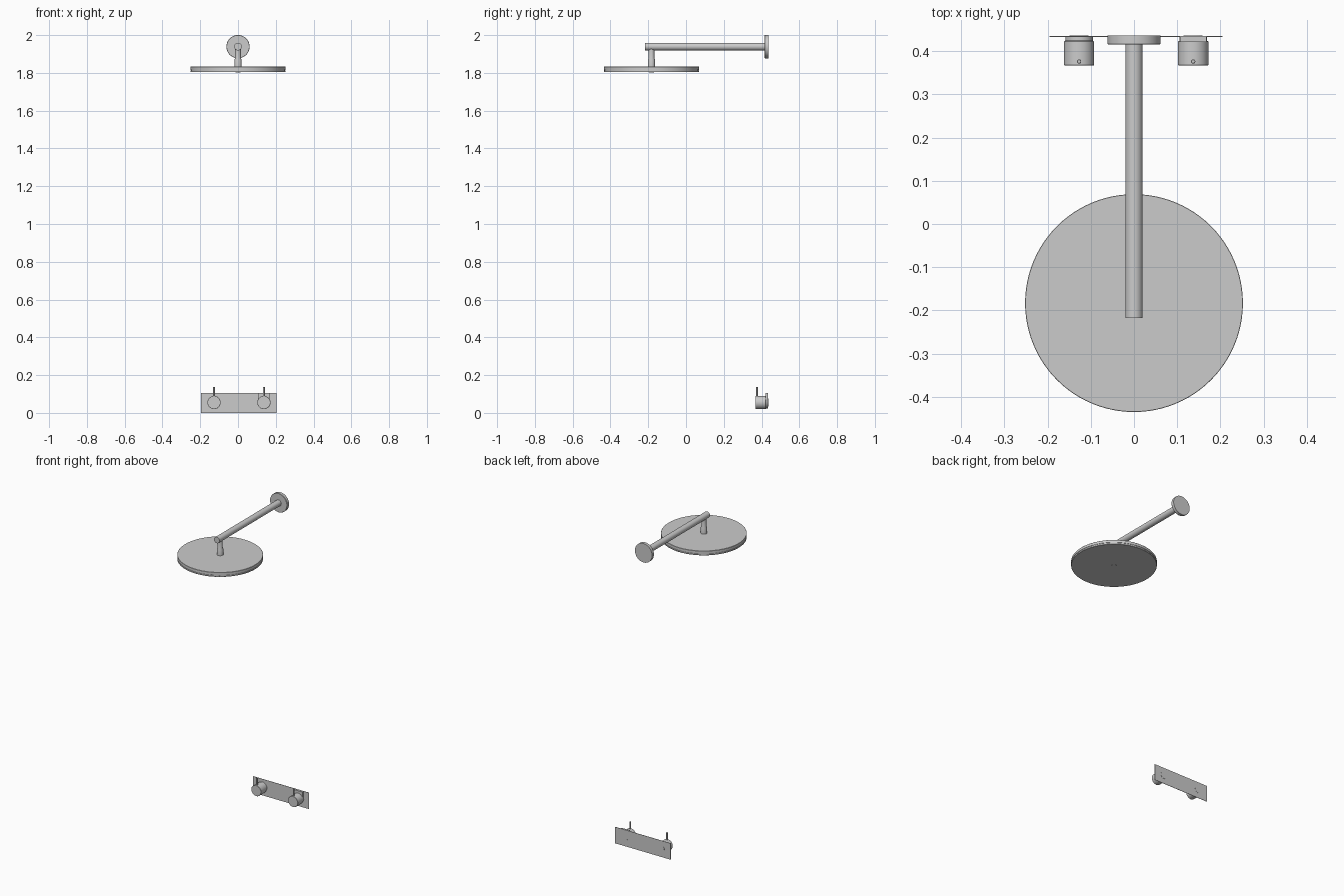
import bpy, math
from mathutils import Matrix, Vector

if "Cube" in bpy.data.objects:
    bpy.data.objects.remove(bpy.data.objects["Cube"])


def lathe(name, profile, origin, axis='Z', n=64):
    """Closed turned part from (radius, distance) pairs; axis 'Z' or 'Y'."""
    verts, faces = [], []
    for r, d in profile:
        for i in range(n):
            a = 2 * math.pi * i / n
            verts.append(Vector((r * math.cos(a), r * math.sin(a), d)))
    for k in range(len(profile) - 1):
        for i in range(n):
            j = (i + 1) % n
            faces.append((k * n + i, k * n + j, (k + 1) * n + j, (k + 1) * n + i))
    faces.append(tuple(reversed(range(n))))
    faces.append(tuple(range((len(profile) - 1) * n, len(profile) * n)))
    rot = Matrix.Rotation(-math.pi / 2, 3, 'X') if axis == 'Y' else Matrix.Identity(3)
    mesh = bpy.data.meshes.new(name)
    mesh.from_pydata([rot @ v for v in verts], [], faces)
    ob = bpy.data.objects.new(name, mesh)
    ob.location = origin
    bpy.context.collection.objects.link(ob)
    bpy.ops.object.select_all(action='DESELECT')
    ob.select_set(True)
    bpy.context.view_layer.objects.active = ob
    bpy.ops.object.shade_smooth_by_angle(angle=math.radians(30))
    return ob


def box(name, lo, hi):
    lo, hi = Vector(lo), Vector(hi)
    bpy.ops.mesh.primitive_cube_add(size=1, location=(lo + hi) / 2)
    ob = bpy.context.object
    ob.name = name
    ob.scale = hi - lo
    return ob


ARM_Z, HEAD_Y, WALL = 1.939, -0.183, 0.436

# wall flange and horizontal arm
lathe("wall_flange", [(0.060, 0.415), (0.0615, 0.417), (0.0615, WALL)], (0, 0, ARM_Z), 'Y')
lathe("shower_arm", [(0.02, -0.218), (0.02, 0.42)], (0, 0, ARM_Z), 'Y', 32)

# joint between arm and head
lathe("head_joint", [(0.019, 1.83), (0.019, 1.868), (0.015, 1.880), (0.015, 1.93)],
      (0, HEAD_Y, 0), 'Z', 32)

# round shower head with a fine seam in its rim
lathe("shower_head", [(0.251, 1.804), (0.252, 1.805), (0.252, 1.812), (0.250, 1.813),
                      (0.250, 1.815), (0.252, 1.816), (0.252, 1.832), (0.251, 1.833)],
      (0, HEAD_Y, 0), 'Z', 96)
lathe("head_centre_screw", [(0.014, 1.803), (0.014, 1.81)], (0, HEAD_Y, 0), 'Z', 24)

# control plate
CX, KZ = 0.005, 0.055
box("control_plate", (CX - 0.2, WALL - 0.003, 0), (CX + 0.2, WALL - 0.001, 0.106))

# two control knobs with lever pins
for side, label in ((-1, "left"), (1, "right")):
    x = CX + side * 0.132
    lathe(label + "_knob", [(0.034, 0.367), (0.035, 0.368), (0.035, 0.422),
                            (0.032, 0.424), (0.032, 0.434)], (x, 0, KZ), 'Y', 48)
    lathe(label + "_knob_stem", [(0.022, 0.43), (0.022, WALL)], (x, 0, KZ), 'Y', 32)
    lathe(label + "_lever_pin", [(0.005, 0.08), (0.005, 0.136), (0.004, 0.137)],
          (x, 0.376, 0), 'Z', 16)

# stop block behind the right knob
RX = CX + 0.132
box("right_stop_block", (RX - 0.031, 0.421, 0.065), (RX + 0.031, 0.434, 0.105))
